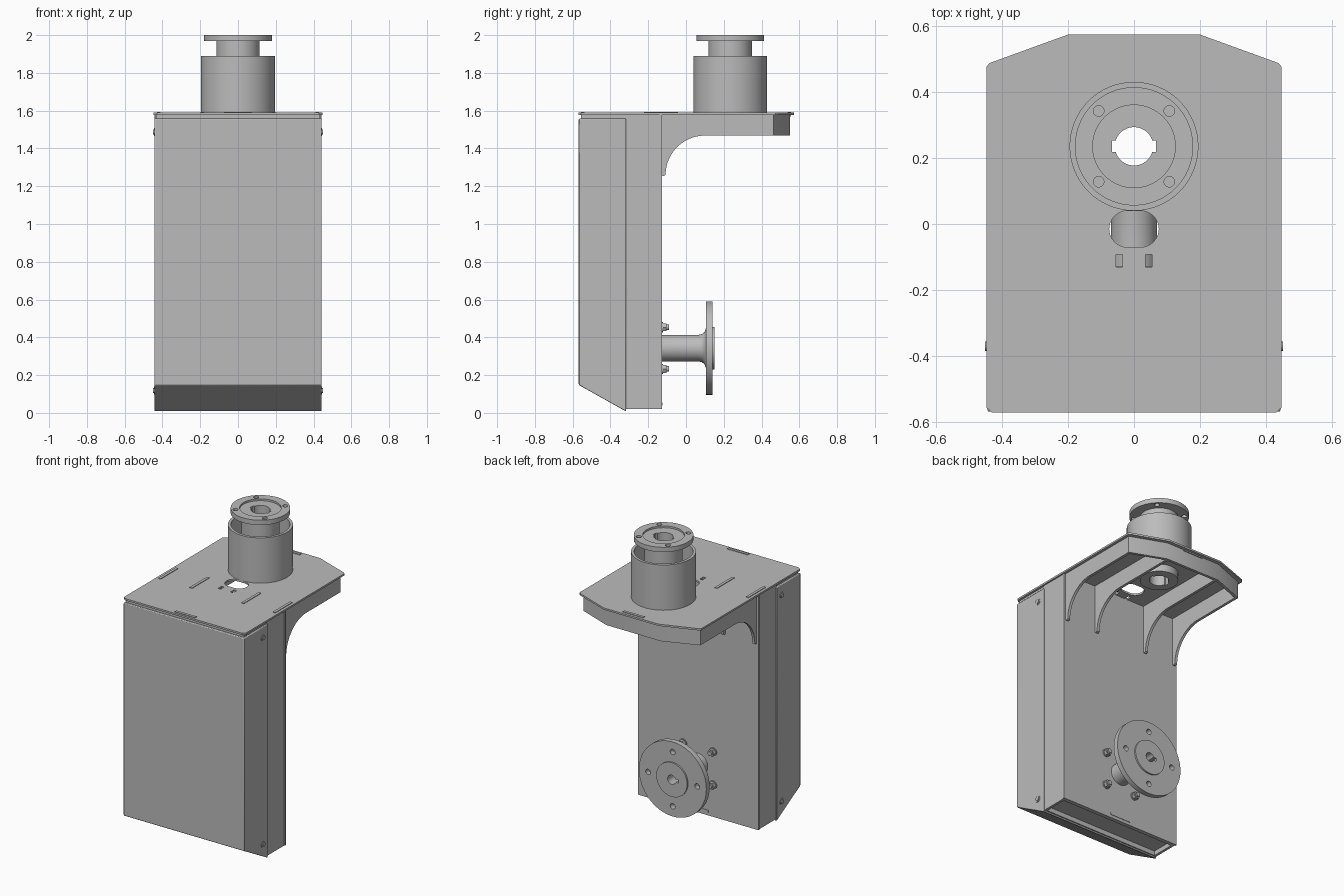
import bpy
import bmesh
from math import cos, sin, pi

if "Cube" in bpy.data.objects:
    bpy.data.objects.remove(bpy.data.objects["Cube"])

metal = bpy.data.materials.new("grey_metal")
metal.use_nodes = True
GREY = (0.5, 0.5, 0.5, 1)
metal.diffuse_color = GREY
metal.node_tree.nodes["Principled BSDF"].inputs["Base Color"].default_value = GREY


def place(axis, u, v, h):
    return {"x": (h, u, v), "y": (u, h, v), "z": (u, v, h)}[axis]


def finish(name, bm):
    bmesh.ops.recalc_face_normals(bm, faces=bm.faces)
    mesh = bpy.data.meshes.new(name)
    bm.to_mesh(mesh)
    bm.free()
    obj = bpy.data.objects.new(name, mesh)
    bpy.context.collection.objects.link(obj)
    mesh.materials.append(metal)
    shade(obj)
    return obj


def shade(obj):
    bpy.ops.object.select_all(action="DESELECT")
    obj.select_set(True)
    bpy.context.view_layer.objects.active = obj
    bpy.ops.object.shade_smooth_by_angle(angle=0.6)


def prism(name, pts, axis, lo, hi):
    """Extrude an outline along an axis."""
    bm = bmesh.new()
    a, b = ([bm.verts.new(place(axis, u, v, h)) for u, v in pts] for h in (lo, hi))
    bm.faces.new(a)
    bm.faces.new(b)
    for i in range(len(pts)):
        j = (i + 1) % len(pts)
        bm.faces.new((a[i], a[j], b[j], b[i]))
    return finish(name, bm)


def box(name, x0, x1, y0, y1, z0, z1):
    return prism(name, [(x0, y0), (x1, y0), (x1, y1), (x0, y1)], "z", z0, z1)


def arc(cu, cv, r, start, end, n):
    return [(cu + r * cos(start + (end - start) * i / n),
             cv + r * sin(start + (end - start) * i / n)) for i in range(n + 1)]


def disc(name, cu, cv, r, axis, lo, hi, n=24):
    return prism(name, arc(cu, cv, r, 0, 2 * pi, n)[:-1], axis, lo, hi)


def lathe(name, profile, axis, cu, cv, n=64):
    """Turn a closed (radius, height) profile about an axis."""
    bm = bmesh.new()
    rings = [[bm.verts.new(place(axis, u, v, h)) for u, v in arc(cu, cv, r, 0, 2 * pi, n)[:-1]]
             for r, h in profile]
    for k, ring in enumerate(rings):
        nxt = rings[(k + 1) % len(rings)]
        for i in range(n):
            j = (i + 1) % n
            bm.faces.new((ring[i], ring[j], nxt[j], nxt[i]))
    return finish(name, bm)


def cut(obj, *cutters):
    for c in cutters:
        c.hide_render = True
        mod = obj.modifiers.new("cut", "BOOLEAN")
        mod.operation, mod.solver, mod.object = "DIFFERENCE", "EXACT", c
        bpy.context.view_layer.objects.active = obj
        bpy.ops.object.modifier_apply(modifier=mod.name)
        bpy.data.objects.remove(c)
    shade(obj)


AXIS_Y = 0.235   # vertical shaft position
PIPE_Z = 0.343   # rear pipe height

# Top plate with angled rear corners and cut-outs
plate = prism("top_plate", [(-0.43, -0.57), (0.43, -0.57), (0.447, -0.555), (0.447, 0.475),
                            (0.437, 0.487), (0.2, 0.573), (-0.2, 0.573), (-0.437, 0.487),
                            (-0.447, 0.475), (-0.447, -0.555)], "z", 1.578, 1.59)
slot = prism("slot_cutter", arc(0.02, -0.015, 0.055, -pi / 2, pi / 2, 16)
             + arc(-0.02, -0.015, 0.055, pi / 2, 3 * pi / 2, 16), "z", 1.5, 1.65)
cut(plate, slot, disc("shaft_cutter", 0, AXIS_Y, 0.1, "z", 1.5, 1.65, 48),
    *[box("notch_cutter", x - 0.01, x + 0.01, -0.13, -0.093, 1.5, 1.65) for x in (-0.045, 0.045)])

# Tabs standing just proud of the plate
for x in (-0.42, -0.19, 0.19, 0.42):
    box("rib_tab", x - 0.009, x + 0.009, -0.222, -0.042, 1.57, 1.594)
for y in (-0.547, 0.547):
    box("edge_tab", -0.075, 0.075, y - 0.009, y + 0.009, 1.57, 1.594)

# Rear housing with a recessed underside, and its back sheet
housing = box("housing", -0.437, 0.437, -0.325, -0.14, 0.02, 1.578)
cut(housing, box("recess_cutter", -0.42, 0.42, -0.31, -0.155, -0.1, 0.05))
box("back_sheet", -0.442, 0.442, -0.14, -0.128, 0.02, 1.578)
box("back_tab", -0.075, 0.075, -0.13, -0.125, 0.04, 0.055)

# Front cover with sloped bottom and the inner frame above it
cover = prism("front_cover", [(-0.568, 0.148), (-0.318, 0.008), (-0.318, 1.558), (-0.568, 1.558)],
              "x", -0.443, 0.443)
bevel = cover.modifiers.new("bend", "BEVEL")
bevel.width, bevel.segments, bevel.limit_method = 0.005, 2, "ANGLE"
box("inner_frame", -0.432, 0.432, -0.556, -0.32, 1.5, 1.578)

# Cover screws on both sides
for side in (-1, 1):
    for z in (0.118, 1.487):
        disc("screw_washer", -0.37, z, 0.021, "x", side * 0.44, side * 0.446)
        disc("screw_head", -0.37, z, 0.014, "x", side * 0.44, side * 0.451)

# Curved support ribs
for x, end in ((-0.42, 0.462), (-0.19, 0.54), (0.19, 0.54), (0.42, 0.462)):
    curve = arc(0.1, 1.26, 0.208, pi, pi / 2, 20)
    prism("support_rib", [(-0.13, 1.578), (-0.13, 1.258), (-0.12, 1.253)] + curve
          + [(end, 1.468), (end, 1.578)], "x", x - 0.009, x + 0.009)

# Bent apron along the rear edge
prism("rear_apron", [(-0.43, 0.462), (-0.2, 0.55), (0.2, 0.55), (0.43, 0.462),
                     (0.42, 0.446), (0.197, 0.532), (-0.197, 0.532), (-0.42, 0.446)],
      "z", 1.468, 1.578)

# Open sleeve around the upper shaft
lathe("shaft_sleeve", [(0.195, 1.59), (0.195, 1.89), (0.177, 1.89), (0.177, 1.59)],
      "z", 0, AXIS_Y)

# Hollow shaft with a bolted flange and keyways
shaft = lathe("upper_shaft", [(0.115, 1.53), (0.115, 1.968), (0.179, 1.968), (0.179, 2.0),
                              (0.125, 2.0), (0.125, 1.988), (0.058, 1.988), (0.058, 1.53)],
              "z", 0, AXIS_Y)
cut(shaft, box("key_cutter", -0.066, 0.066, AXIS_Y - 0.017, AXIS_Y + 0.017, 1.4, 2.1),
    *[disc("bolt_cutter", sx * 0.107, AXIS_Y + sy * 0.107, 0.016, "z", 1.94, 2.05)
      for sx in (-1, 1) for sy in (-1, 1)])

# Rear pipe flaring into a bolted flange with a raised face
flare = [(0.07 + r, y) for y, r in ((-0.13, 0), (0.065, 0), (0.085, 0.005), (0.098, 0.015),
                                    (0.105, 0.035))]
pipe = lathe("rear_pipe_flange", flare + [(0.247, 0.105), (0.247, 0.14), (0.113, 0.14),
                                          (0.113, 0.15), (0.03, 0.15), (0.03, -0.13)],
             "y", 0, PIPE_Z)
cut(pipe, box("key_cutter", -0.05, 0, -0.1, 0.2, PIPE_Z - 0.01, PIPE_Z + 0.01),
    *[disc("bolt_cutter", u * 0.18, PIPE_Z + v * 0.18, 0.018, "y", 0.08, 0.2)
      for u, v in ((1, 0), (-1, 0), (0, 1), (0, -1))])

# Hex bolts around the pipe
for sx in (-1, 1):
    for sz in (-1, 1):
        u, v = sx * 0.11, PIPE_Z + sz * 0.11
        disc("bolt_washer", u, v, 0.027, "y", -0.13, -0.122)
        disc("bolt_nut", u, v, 0.024, "y", -0.122, -0.102, 6)
        disc("bolt_end", u, v, 0.014, "y", -0.102, -0.09)
